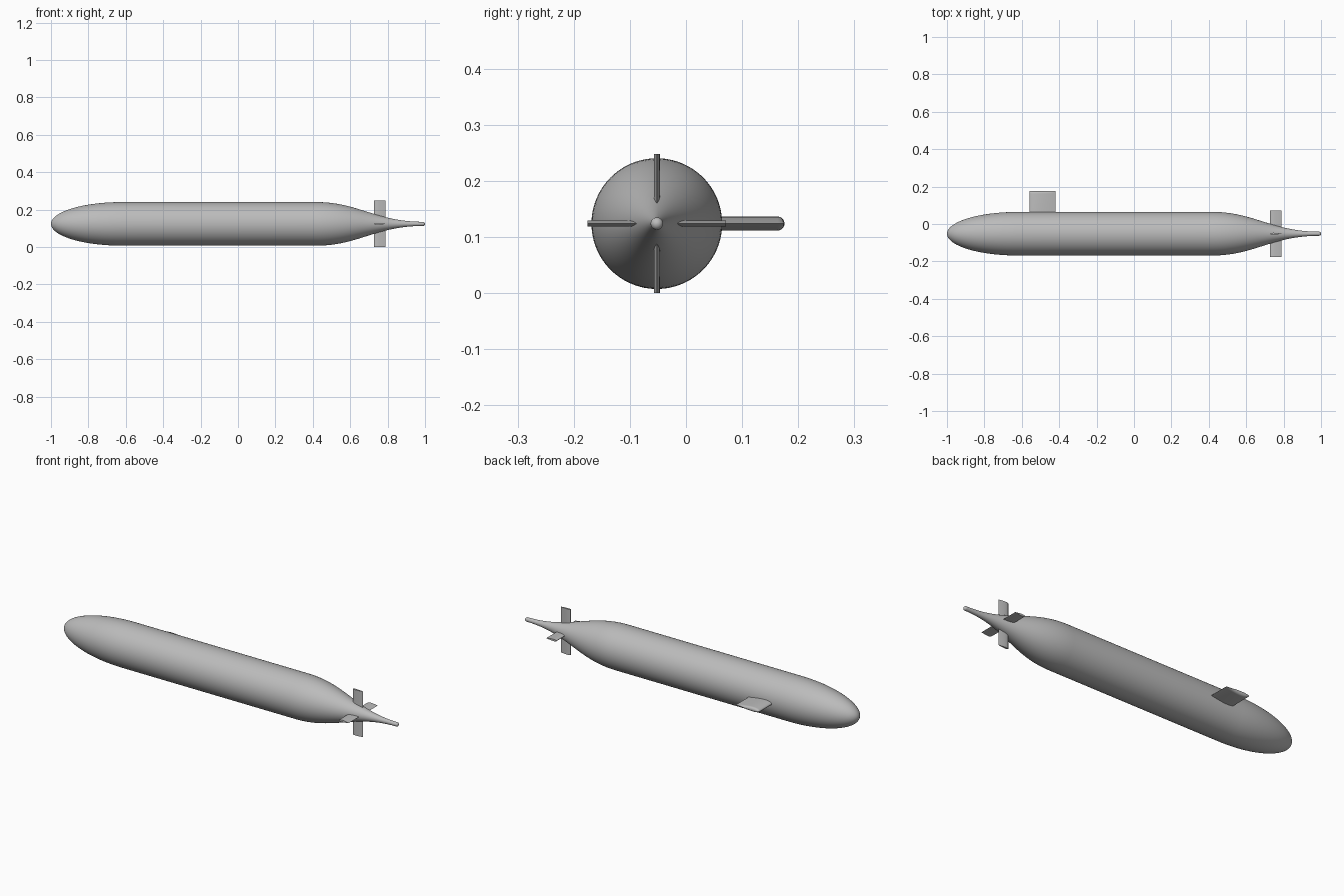
import bpy, bmesh, math
from mathutils import Matrix, Vector

if "Cube" in bpy.data.objects:
    bpy.data.objects.remove(bpy.data.objects["Cube"], do_unlink=True)

AXIS = Vector((0, -0.052, 0.1237))   # hull centre line, running along x
R = 0.1165                           # hull radius
TIP = 0.011                          # tail tip radius

grey = bpy.data.materials.new("hull grey")
grey.use_nodes = True
grey.diffuse_color = (0.5, 0.5, 0.5, 1)
grey.node_tree.nodes["Principled BSDF"].inputs["Base Color"].default_value = (0.5, 0.5, 0.5, 1)


def loft(name, rings, matrix):
    """Skin closed rings of points, cap both ends and shade smoothly."""
    bm = bmesh.new()
    loops = [[bm.verts.new(p) for p in ring] for ring in rings]
    n = len(loops[0])
    for a, b in zip(loops, loops[1:]):
        for i in range(n):
            j = (i + 1) % n
            bm.faces.new((a[i], a[j], b[j], b[i]))
    bm.faces.new(loops[0])
    bm.faces.new(loops[-1])
    bmesh.ops.remove_doubles(bm, verts=bm.verts, dist=1e-5)
    bmesh.ops.recalc_face_normals(bm, faces=bm.faces)
    mesh = bpy.data.meshes.new(name)
    bm.to_mesh(mesh)
    bm.free()
    mesh.materials.append(grey)
    obj = bpy.data.objects.new(name, mesh)
    obj.matrix_world = matrix
    bpy.context.collection.objects.link(obj)
    bpy.ops.object.select_all(action="DESELECT")
    obj.select_set(True)
    bpy.context.view_layer.objects.active = obj
    bpy.ops.object.shade_smooth_by_angle(angle=math.radians(35))
    return obj


def bezier(p, t):
    s = 1 - t
    w = (s**3, 3 * s * s * t, 3 * s * t * t, t**3)
    return tuple(sum(k * q[i] for k, q in zip(w, p)) for i in (0, 1))


# Hull profile: elliptical nose, straight middle, S-curved tail, round tip
NOSE = 0.38
profile = []
for i in range(25):
    a = math.pi / 2 * max(i, 0.02) / 24
    profile.append((-1 + NOSE * (1 - math.cos(a)), R * math.sin(a)))
tail = [(0.42, R), (0.64, R), (0.74, TIP), (1 - TIP, TIP)]
profile += [bezier(tail, i / 28) for i in range(29)]
for i in range(1, 7):
    a = math.pi / 2 * min(i, 5.95) / 6
    profile.append((1 - TIP + TIP * math.sin(a), TIP * math.cos(a)))

SIDES = 96
hull_rings = [[(x, r * math.cos(2 * math.pi * k / SIDES), r * math.sin(2 * math.pi * k / SIDES))
               for k in range(SIDES)] for x, r in profile]
loft("hull", hull_rings, Matrix.Translation(AXIS))


def foil(x0, chord, thick, y, squash=1.0):
    """Streamlined section at span y: round leading edge, sharp trailing edge."""
    def half(u):
        return 5 * thick * (0.2969 * math.sqrt(u) - 0.126 * u - 0.3516 * u**2
                            + 0.2843 * u**3 - 0.1036 * u**4)
    us = [(1 - math.cos(math.pi * i / 20)) / 2 for i in range(21)]
    upper = [(x0 + chord * u, y, squash * half(u)) for u in us]
    lower = [(x0 + chord * u, y, -squash * half(u)) for u in us[-2:0:-1]]
    return upper + lower


# Sail on the +y side, its tip rounded across the thickness
SAIL_TIP, THICK = 0.2275, 0.025
sail_rings = [foil(-0.56, 0.14, THICK, 0.08)]
for i in range(9):
    a = math.pi / 2 * min(i, 7.9) / 8
    sail_rings.append(foil(-0.56, 0.14, THICK,
                           SAIL_TIP - THICK / 2 * (1 - math.sin(a)), math.cos(a)))
loft("sail", sail_rings, Matrix.Translation(AXIS))

# Four square-tipped tail fins in a cross
for k, side in enumerate(("sail_side", "upper", "keel_side", "lower")):
    rings = [foil(0.728, 0.06, 0.0105, y) for y in (0.01, 0.1237)]
    turn = Matrix.Rotation(k * math.pi / 2, 4, "X")
    loft("tail_fin_" + side, rings, Matrix.Translation(AXIS) @ turn)
